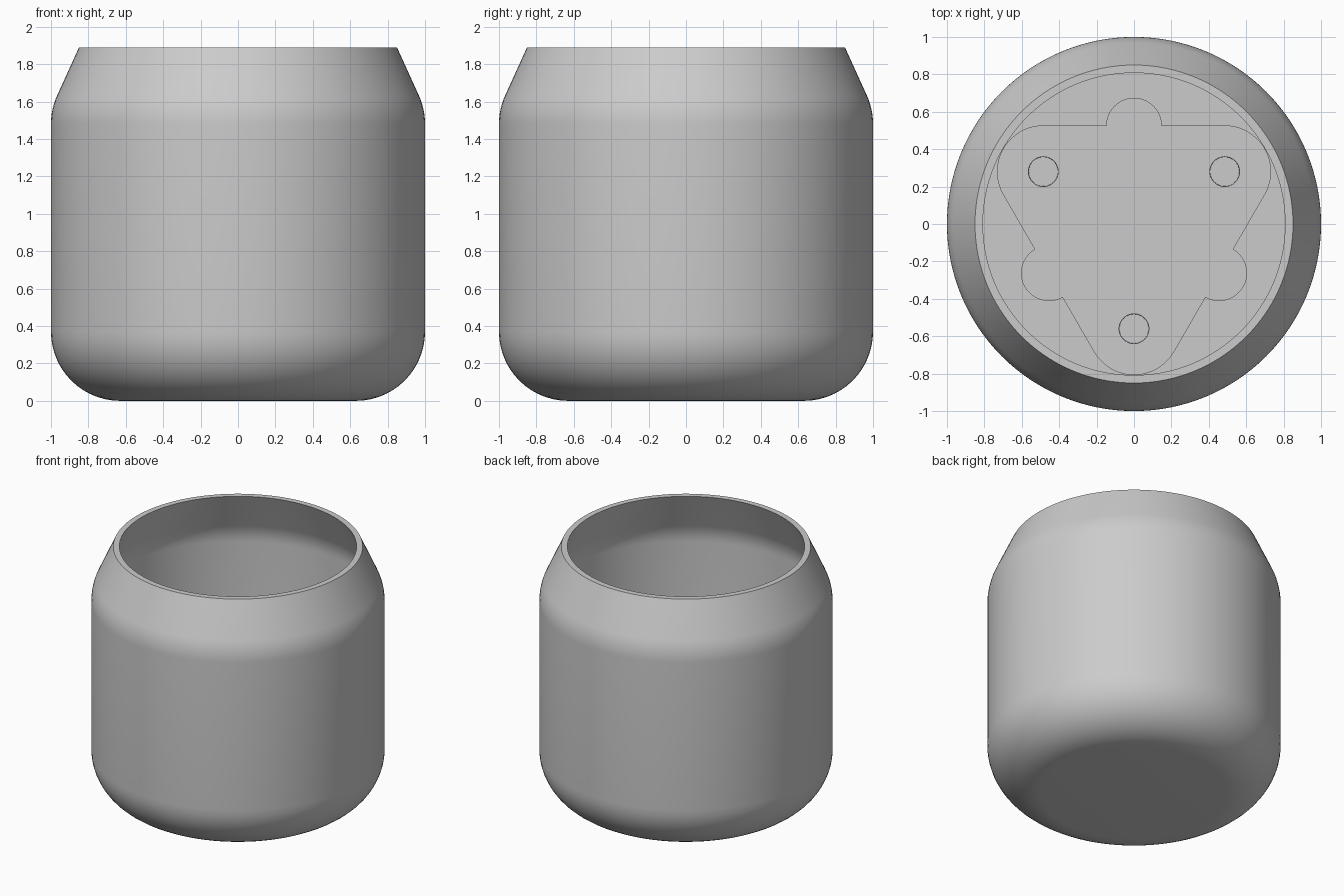
import bpy, bmesh, math
from math import sin, cos, radians, pi

if "Cube" in bpy.data.objects:
    bpy.data.objects.remove(bpy.data.objects["Cube"])

SEG = 128
WALL = 0.042
HEIGHT = 1.89
FLOOR, POCKET, HOLE = 0.24, 0.14, 0.07   # heights of the three inner levels
TILT = radians(24.5)                     # lean of the shoulder

grey = bpy.data.materials.new("light grey")
grey.diffuse_color = (0.6, 0.6, 0.6, 1)
grey.use_nodes = True
grey.node_tree.nodes["Principled BSDF"].inputs["Base Color"].default_value = grey.diffuse_color


def make_object(name, bm):
    bmesh.ops.recalc_face_normals(bm, faces=bm.faces[:])
    mesh = bpy.data.meshes.new(name)
    bm.to_mesh(mesh)
    bm.free()
    mesh.materials.append(grey)
    obj = bpy.data.objects.new(name, mesh)
    bpy.context.collection.objects.link(obj)
    return obj


def arc(cx, cy, r, a0, a1, n):
    """Points on an arc, angles in radians."""
    return [(cx + r * cos(a0 + (a1 - a0) * i / n),
             cy + r * sin(a0 + (a1 - a0) * i / n)) for i in range(n + 1)]


def loft(name, rings):
    """Join rings of equal length and cap both ends."""
    bm = bmesh.new()
    loops = [[bm.verts.new(p) for p in ring] for ring in rings]
    n = len(loops[0])
    for a, b in zip(loops, loops[1:]):
        for i in range(n):
            j = (i + 1) % n
            bm.faces.new((a[i], a[j], b[j], b[i]))
    bm.faces.new(loops[0])
    bm.faces.new(loops[-1])
    return make_object(name, bm)


def circle(r, z, cx=0, cy=0, n=SEG):
    return [(cx + r * cos(2 * pi * i / n), cy + r * sin(2 * pi * i / n), z)
            for i in range(n)]


# Pot profile: rounded base, straight side, rounded shoulder, sloped neck
R = 0.37
outer = arc(0.63, R, R, -pi / 2, 0, 14) + arc(1 - R, 1.48, R, 0, TILT, 8)
outer.append((0.85, HEIGHT))

# Inner wall, parallel to the outside, ending on a flat floor
r_in = R - WALL
start = math.asin((FLOOR - R) / r_in)
inner = arc(0.63, R, r_in, start, 0, 6) + arc(1 - R, 1.48, r_in, 0, TILT, 8)
inner.append((0.808, HEIGHT))

pot = loft("pot", [circle(r, z) for r, z in outer + inner[::-1]])

# Three-cornered pocket with a round notch in the middle of each side
CORNER, CR, NOTCH = 0.56, 0.245, 0.147
outline = []
for k in range(3):
    t = 2 * pi * k / 3
    c = t + pi / 6
    outline += arc(CORNER * cos(c), CORNER * sin(c), CR, c - pi / 3, c + pi / 3, 20)
    m = t + pi / 2
    side = CORNER / 2 + CR
    outline += arc(side * cos(m), side * sin(m), NOTCH, m - pi / 2, m + pi / 2, 20)
cutters = [loft("pocket_cutter", [[(x, y, z) for x, y in outline]
                                  for z in (POCKET, FLOOR + 0.1)])]

# Blind hole at each corner of the pocket
for k in range(3):
    c = 2 * pi * k / 3 + pi / 6
    x, y = CORNER * cos(c), CORNER * sin(c)
    cutters.append(loft("hole_cutter", [circle(0.078, HOLE, x, y, 40),
                                        circle(0.081, POCKET + 0.05, x, y, 40)]))

bpy.context.view_layer.objects.active = pot
for cutter in cutters:
    cutter.hide_render = True
    mod = pot.modifiers.new("cut", 'BOOLEAN')
    mod.operation = 'DIFFERENCE'
    mod.solver = 'EXACT'
    mod.object = cutter
    bpy.ops.object.modifier_apply(modifier=mod.name)
for cutter in cutters:
    bpy.data.objects.remove(cutter)

pot.select_set(True)
bpy.ops.object.shade_smooth_by_angle(angle=radians(30))
